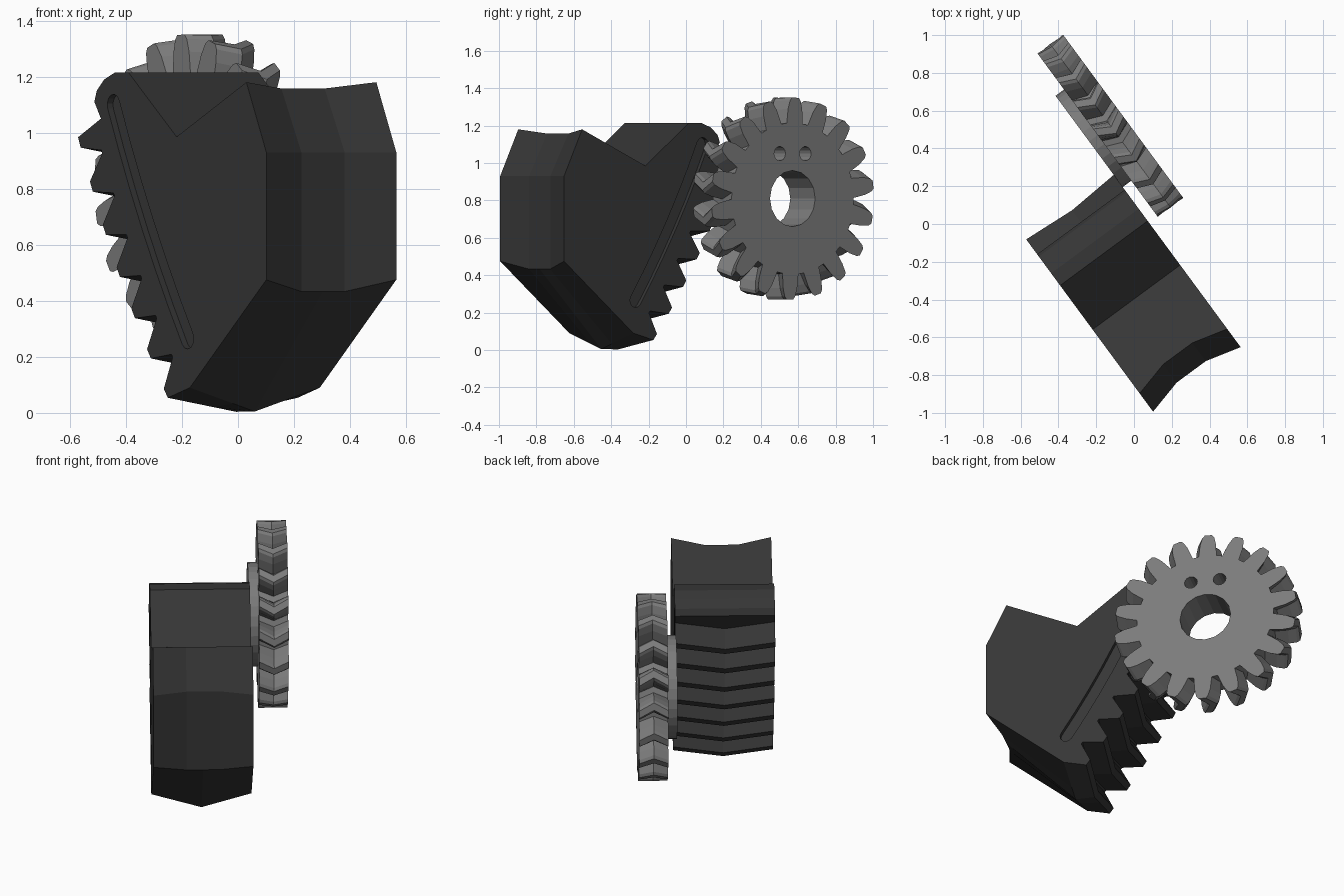
import bpy, bmesh, math
from mathutils import Vector

if "Cube" in bpy.data.objects:
    bpy.data.objects.remove(bpy.data.objects["Cube"])

# Local frame: u along the block, w through its thickness, z up
U = Vector((0.593, -0.805, 0))
W = Vector((0.805, 0.593, 0))
W0, W1 = -0.508, 0.068


def world(u, w, z):
    return U * u + W * w + Vector((0, 0, z))


def material(name, v):
    m = bpy.data.materials.new(name)
    m.diffuse_color = (v, v, v, 1)
    m.use_nodes = True
    m.node_tree.nodes["Principled BSDF"].inputs["Base Color"].default_value = m.diffuse_color
    return m


DARK = material("charcoal", 0.037)
GREY = material("mid_grey", 0.2)


def loft(name, rings, mat):
    """Closed solid through a list of matching rings of (u, w, z) points."""
    bm = bmesh.new()
    vs = [[bm.verts.new(world(*p)) for p in r] for r in rings]
    n = len(vs[0])
    for a, b in zip(vs, vs[1:]):
        for i in range(n):
            j = (i + 1) % n
            bm.faces.new((a[i], a[j], b[j], b[i]))
    bm.faces.new(vs[0])
    bm.faces.new(vs[-1])
    bmesh.ops.recalc_face_normals(bm, faces=bm.faces)
    me = bpy.data.meshes.new(name)
    bm.to_mesh(me)
    bm.free()
    ob = bpy.data.objects.new(name, me)
    bpy.context.collection.objects.link(ob)
    me.materials.append(mat)
    return ob


def disc(name, u, z, r, w0, w1, n, mat):
    ring = [(u + r * math.cos(2 * math.pi * i / n), z + r * math.sin(2 * math.pi * i / n)) for i in range(n)]
    return loft(name, [[(a, w, b) for a, b in ring] for w in (w0, w1)], mat)


def cut(ob, cutters):
    for c in cutters:
        c.hide_render = True
        m = ob.modifiers.new("cut", 'BOOLEAN')
        m.operation, m.solver, m.object = 'DIFFERENCE', 'EXACT', c
        bpy.context.view_layer.objects.active = ob
        bpy.ops.object.modifier_apply(modifier=m.name)


def bowed(a, b, bulge, t):
    """Point and tangent on a gently bowed line from a to b."""
    a, b = Vector(a), Vector(b)
    d = b - a
    n = Vector((d.y, -d.x)).normalized()
    if n.x > 0:
        n = -n
    p = a + d * t + n * (4 * bulge * t * (1 - t))
    return p, (d + n * (4 * bulge * (1 - 2 * t))).normalized()


# Rack block profile: (u, z, end hollow, chevron drop)
prof = [(0.40, 0.09, 0, 0.085), (0.86, 0.475, 1, 0), (0.86, 0.93, 1, 0), (0.74, 1.18, 1, 0),
        (0.32, 0.985, 0, 0), (0.03, 1.215, 0, 0), (-0.05, 1.215, 0, 0),
        (-0.115, 1.19, 0, 0), (-0.16, 1.15, 0, 0), (-0.175, 1.11, 0, 0)]
TEETH = 7
for i in range(TEETH):
    p, t = bowed((-0.265, 0.965), (0.255, 0.07), 0.03, i / (TEETH - 1))
    n = Vector((t.y, -t.x))
    pts = [p - n * 0.11 - t * 0.078, p - t * 0.02, p + t * 0.02, p - n * 0.11 + t * 0.078]
    if i == 0:
        pts[0] = Vector((-0.135, 1.05))
    if i == TEETH - 1:
        pts.pop()
    prof += [(q.x, q.y, 0, 0.05) for q in pts]

SLOPE = [0, 0.84, 0, 0.45]
rings = []
for f in (0, 1 / 3, 0.5, 2 / 3, 1):
    chev = 1 - abs(2 * f - 1)
    hollow = 0.05 if 0 < f < 1 else 0
    ring = []
    for k, (u, z, h, c) in enumerate(prof):
        dz = SLOPE[k] * hollow if h else 0
        ring.append((u - h * hollow + 0.4 * c * chev * (c == 0.05), W0 + f * (W1 - W0), z - dz - c * chev))
    rings.append(ring)
rack = loft("toothed_block", rings, DARK)


# Bowed slot on both flat sides of the block
def slot(w0, w1):
    r, left, right = 0.037, [], []
    for i in range(7):
        p, t = bowed((-0.06, 1.10), (0.385, 0.265), 0.02, i / 6)
        n = Vector((t.y, -t.x))
        left.append(p + n * r)
        right.append(p - n * r)
        if i in (0, 6):
            sign = -1 if i == 0 else 1
            arc = [p + n * r * math.cos(a) + t * sign * r * math.sin(a)
                   for a in (math.pi * k / 6 for k in range(1, 6))]
            if i == 0:
                start = arc
            else:
                end = arc
    ring = left + end + right[::-1] + start[::-1]
    return loft("slot_cutter", [[(q.x, w, q.y) for q in ring] for w in (w0, w1)], DARK)


slots = [slot(W0 - 0.05, W0 + 0.025), slot(W1 - 0.025, W1 + 0.05)]
cut(rack, slots)

# Gear with chevron teeth
GU, GZ, G0, G1 = -0.493, 0.81, 0.124, 0.292
rings = []
for w, twist in ((G0, 0), ((G0 + G1) / 2, 5), (G1, 0)):
    ring = []
    for k in range(18):
        for r, a in ((0.405, -7.5), (0.48, -5.6), (0.525, -3.8), (0.54, -2.3),
                     (0.54, 2.3), (0.525, 3.8), (0.48, 5.6), (0.405, 7.5)):
            ang = math.radians(8 + 20 * k + a + twist)
            ring.append((GU - r * math.cos(ang), w, GZ + r * math.sin(ang)))
    rings.append(ring)
gear = loft("gear", rings, GREY)

# Hub joining the gear to the block
hub = disc("gear_hub", GU, GZ, 0.30, W1, G0, 32, GREY)

# Shaft hole and two pin holes
holes = [disc("shaft_cutter", GU, GZ, 0.15, 0, 0.4, 16, GREY)]
holes += [disc("pin_cutter", GU + s * 0.085, GZ + 0.24, 0.038, 0, 0.4, 14, GREY) for s in (-1, 1)]
cut(gear, holes)
cut(hub, holes)

for c in slots + holes:
    bpy.data.objects.remove(c)
